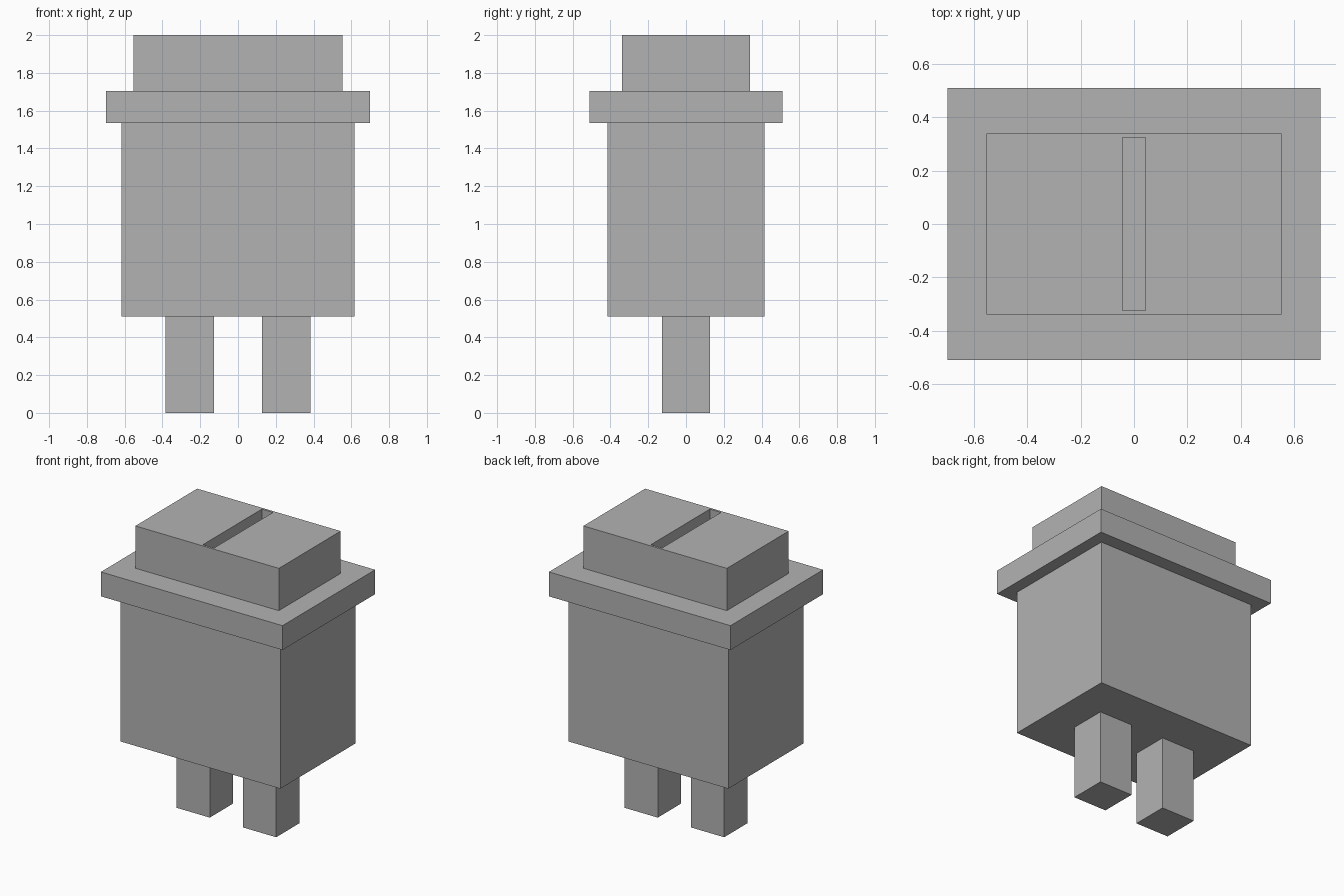
import bpy
import bmesh
from math import copysign

cube = bpy.data.objects.get("Cube")
if cube:
    bpy.data.objects.remove(cube, do_unlink=True)

# Single plain grey plastic
grey = bpy.data.materials.new("plain grey")
grey.use_nodes = True
colour = (0.45, 0.45, 0.45, 1)
grey.diffuse_color = colour
grey.node_tree.nodes["Principled BSDF"].inputs["Base Color"].default_value = colour


def make_box(name, half_x, half_y, bottom, top, centre_x=0, slot=None):
    """Flat-faced box; slot = (half_x, half_y, depth) sinks a groove in the top."""
    bm = bmesh.new()
    bmesh.ops.create_cube(bm, size=2)
    for v in bm.verts:
        v.co = (v.co.x * half_x, v.co.y * half_y, top if v.co.z > 0 else bottom)
    if slot:
        sx, sy, depth = slot
        face = max(bm.faces, key=lambda f: f.calc_center_median().z)
        # First inset makes the groove rim, the second becomes its floor
        for z in (top, top - depth):
            bmesh.ops.inset_individual(bm, faces=[face], thickness=0.01)
            for v in face.verts:
                v.co = (copysign(sx, v.co.x), copysign(sy, v.co.y), z)
    mesh = bpy.data.meshes.new(name)
    bm.to_mesh(mesh)
    bm.free()
    mesh.materials.append(grey)
    obj = bpy.data.objects.new(name, mesh)
    obj.location.x = centre_x
    bpy.context.collection.objects.link(obj)
    return obj


# Housing, flange and grooved cap
make_box("housing", 0.617, 0.415, 0.51, 1.535)
make_box("flange", 0.70, 0.51, 1.535, 1.705)
make_box("cap", 0.553, 0.34, 1.705, 2.0, slot=(0.043, 0.324, 0.085))

# Pair of square terminals underneath
for side, x in (("left", 0.256), ("right", -0.256)):
    make_box(side + "_terminal", 0.128, 0.128, 0, 0.51, centre_x=x)
